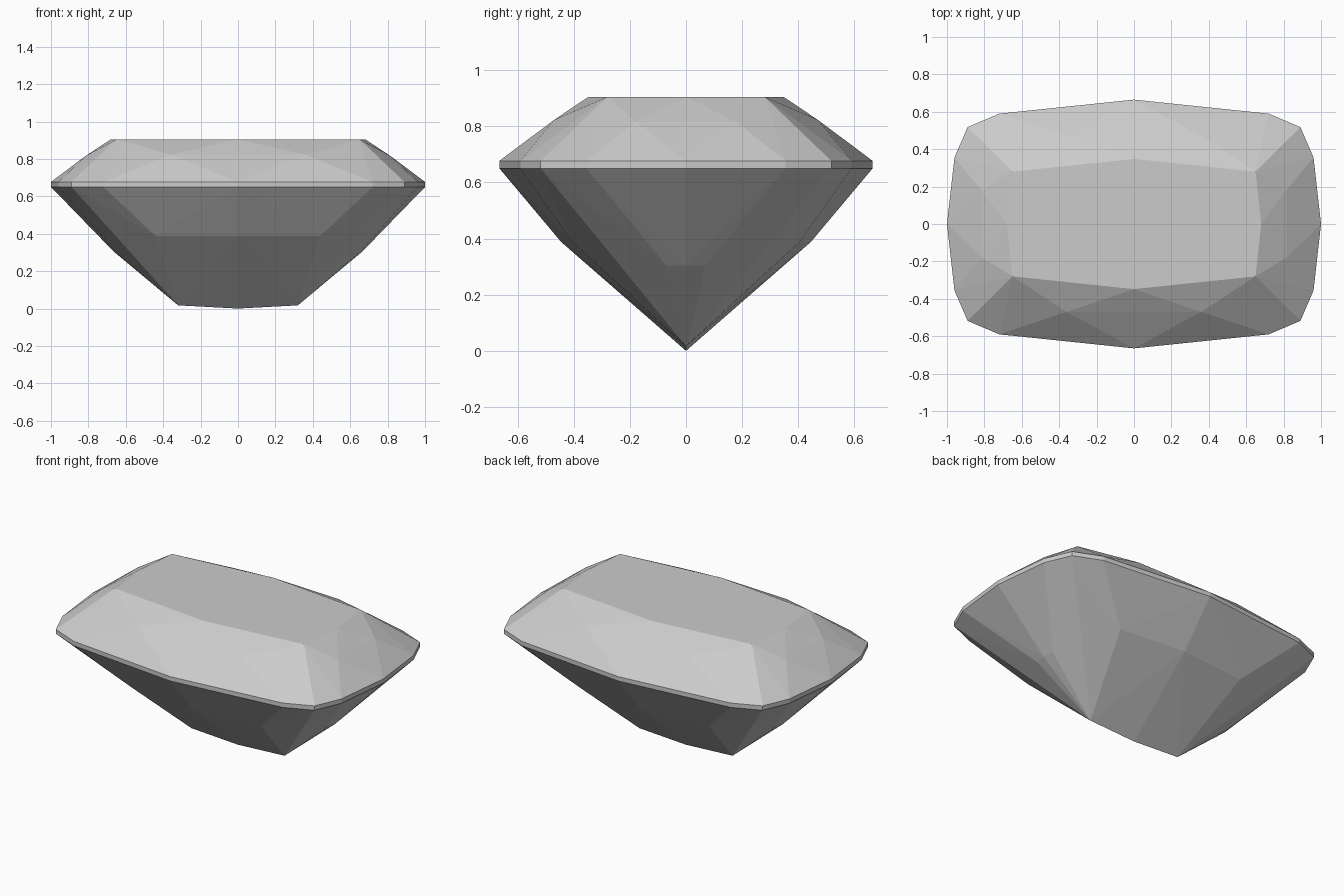
import bpy
import bmesh
import math

cube = bpy.data.objects.get("Cube")
if cube:
    bpy.data.objects.remove(cube, do_unlink=True)

GIRDLE_TOP, GIRDLE_BOTTOM = 0.677, 0.65

# One quarter of the cushion-shaped girdle outline
outline = [(1, 0), (0.96, 0.355), (0.89, 0.518), (0.72, 0.59), (0, 0.665)]

# Flat table, star facet corners, pavilion break points, keel
table = [(0.68, 0, 0.905), (0.65, 0.28, 0.905), (0, 0.348, 0.905)]
stars = [(0.36, 0.47, 0.823), (0.815, 0.18, 0.816)]
pavilion = [(0, 0.445, 0.388), (0.44, 0.405, 0.388), (0.655, 0.07, 0.305), (0.665, 0, 0.305)]
keel = [(0.32, 0, 0.017), (0, 0, 0)]
girdle = [(x, y, z) for x, y in outline for z in (GIRDLE_TOP, GIRDLE_BOTTOM)]


def mirrored(points):
    """Reflect points across both the x and y planes, without repeats."""
    return sorted({(sx * x + 0.0, sy * y + 0.0, z)
                   for x, y, z in points for sx in (1, -1) for sy in (1, -1)})


# A cut stone is convex, so its facets are the hull of its corners
bm = bmesh.new()
for point in mirrored(table + stars + girdle + pavilion + keel):
    bm.verts.new(point)
hull = bmesh.ops.convex_hull(bm, input=bm.verts[:])
loose = {v for v in hull["geom_interior"] + hull["geom_unused"]
         if isinstance(v, bmesh.types.BMVert) and not v.link_faces}
bmesh.ops.delete(bm, geom=list(loose), context="VERTS")
bmesh.ops.dissolve_limit(bm, angle_limit=math.radians(0.8),
                         verts=bm.verts[:], edges=bm.edges[:])
bmesh.ops.recalc_face_normals(bm, faces=bm.faces[:])

mesh = bpy.data.meshes.new("cut_gemstone")
bm.to_mesh(mesh)
bm.free()
gem = bpy.data.objects.new("cut_gemstone", mesh)
bpy.context.collection.objects.link(gem)

# Plain grey stone
grey = bpy.data.materials.new("stone_grey")
grey.use_nodes = True
color = (0.6, 0.6, 0.6, 1)
grey.diffuse_color = color
grey.node_tree.nodes["Principled BSDF"].inputs["Base Color"].default_value = color
mesh.materials.append(grey)
